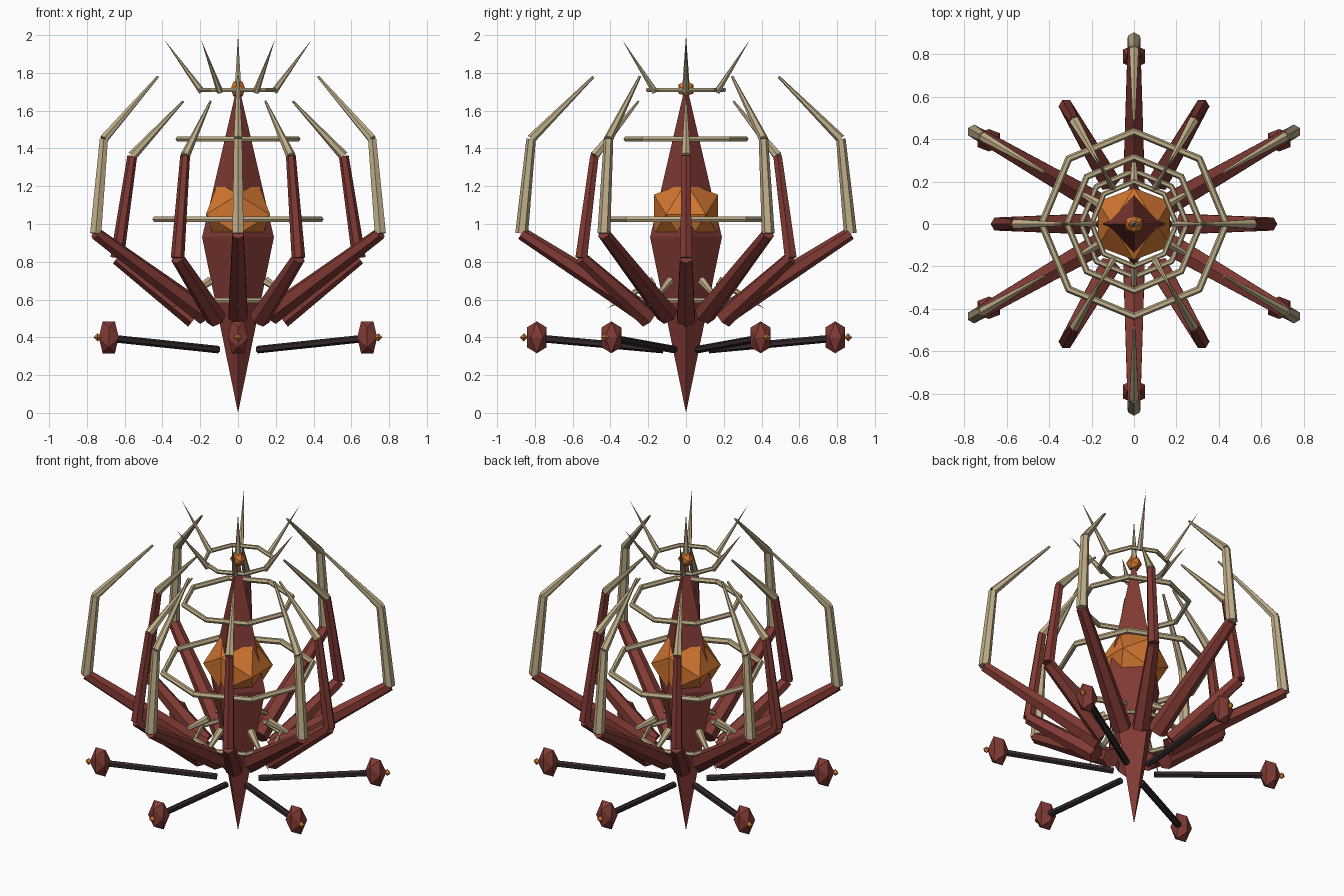
import bpy, bmesh, math
from mathutils import Vector, Matrix

cube = bpy.data.objects.get("Cube")
if cube:
    bpy.data.objects.remove(cube, do_unlink=True)


def material(name, rgb):
    m = bpy.data.materials.new(name)
    m.use_nodes = True
    m.diffuse_color = (*rgb, 1)
    m.node_tree.nodes["Principled BSDF"].inputs["Base Color"].default_value = (*rgb, 1)
    return m


RED = material("dark red", (0.22, 0.042, 0.034))
BONE = material("bone", (0.52, 0.42, 0.25))
ORANGE = material("orange", (0.64, 0.18, 0.03))
BLACK = material("near black", (0.033, 0.021, 0.023))


def finish(bm, name, mat):
    bmesh.ops.recalc_face_normals(bm, faces=bm.faces)
    mesh = bpy.data.meshes.new(name)
    bm.to_mesh(mesh)
    bm.free()
    mesh.materials.append(mat)
    obj = bpy.data.objects.new(name, mesh)
    bpy.context.collection.objects.link(obj)
    return obj


def polar(deg, r, z):
    a = math.radians(deg)
    return Vector((r * math.cos(a), r * math.sin(a), z))


def rod(name, start, end, r1, r2, mat, sides=6):
    """Tapered rod between two points."""
    axis = end - start
    place = Matrix.Translation((start + end) / 2) @ axis.to_track_quat('Z', 'Y').to_matrix().to_4x4()
    bm = bmesh.new()
    bmesh.ops.create_cone(bm, cap_ends=True, segments=sides, radius1=r1, radius2=r2,
                          depth=axis.length, matrix=place)
    return finish(bm, name, mat)


def spindle(name, loc, r, low, high, mat):
    """Four-sided double pyramid with its ridges on the axes."""
    bm = bmesh.new()
    ring = [bm.verts.new(loc + polar(90 * i, r, 0)) for i in range(4)]
    for dz in (-low, high):
        tip = bm.verts.new(loc + Vector((0, 0, dz)))
        for i in range(4):
            bm.faces.new((ring[i], ring[(i + 1) % 4], tip))
    return finish(bm, name, mat)


def gem(name, loc, r, mat, stretch=1):
    """Icosahedron with its two-fold axes on x, y and z."""
    bm = bmesh.new()
    long = r * 0.8507
    short = r * 0.5257
    for s in (-short, short):
        for t in (-long, long):
            for p in ((s, 0, t), (0, t, s), (t, s, 0)):
                bm.verts.new(loc + Vector((p[0], p[1], p[2] * stretch)))
    bmesh.ops.convex_hull(bm, input=bm.verts)
    return finish(bm, name, mat)


def hoop(name, radius, z, tube, sides=8, section=6):
    """Octagonal ring with a round section."""
    bm = bmesh.new()
    loops = []
    for i in range(sides):
        loops.append([bm.verts.new(polar(360 * i / sides,
                                         radius + tube * math.cos(math.tau * j / section),
                                         z + tube * math.sin(math.tau * j / section)))
                      for j in range(section)])
    for i in range(sides):
        a, b = loops[i], loops[(i + 1) % sides]
        for j in range(section):
            k = (j + 1) % section
            bm.faces.new((a[j], b[j], b[k], a[k]))
    return finish(bm, name, BONE)


# Central body, core and top finial
spindle("body_spindle", Vector((0, 0, 0.93)), 0.19, 0.93, 0.82, RED)
gem("core", Vector((0, 0, 1.05)), 0.2, ORANGE)
gem("top_gem", Vector((0, 0, 1.715)), 0.046, ORANGE)
rod("top_spike", Vector((0, 0, 1.72)), Vector((0, 0, 2)), 0.02, 0, BONE)

# Hoops around the body
hoop("crown_hoop", 0.2, 1.71, 0.013)
hoop("upper_hoop", 0.315, 1.45, 0.016)
hoop("middle_hoop", 0.435, 1.025, 0.018)
hoop("lower_hoop", 0.25, 0.595, 0.014)

# Limb paths: radius from the axis, height, thickness; then a colour per section
LONG = [(0.2, 0.52, 0.058), (0.87, 0.95, 0.034), (0.82, 1.45, 0.025), (0.49, 1.78, 0.007)]
SHORT = [(0.23, 0.5, 0.055), (0.64, 0.82, 0.036), (0.56, 1.36, 0.026), (0.29, 1.65, 0.006)]


def limb(name, deg, path, mats):
    for part, a, b, mat in zip(("base", "middle", "tip"), path, path[1:], mats):
        rod(name + "_" + part, polar(deg, *a[:2]), polar(deg, *b[:2]), a[2], b[2], mat)


for i in range(6):
    even, odd = 60 * i, 60 * i + 30
    limb("long_limb", odd, LONG, (RED, BONE, BONE))
    limb("short_limb", even, SHORT, (RED, RED, BONE))
    # Crown spikes and body thorns
    rod("crown_spike", polar(even, 0.19, 1.7), polar(even, 0.39, 1.975), 0.018, 0, BONE)
    rod("body_thorn", polar(odd, 0.17, 0.7), polar(odd, 0.42, 0.55), 0.024, 0, BONE)
    # Outrigger arms with pods and small gems
    rod("outrigger_arm", polar(odd, 0.12, 0.335), polar(odd, 0.78, 0.395), 0.02, 0.02, BLACK)
    gem("pod", polar(odd, 0.79, 0.4), 0.062, RED, 1.6)
    spindle("pod_gem", polar(odd, 0.858, 0.4), 0.022, 0.022, 0.022, ORANGE)
